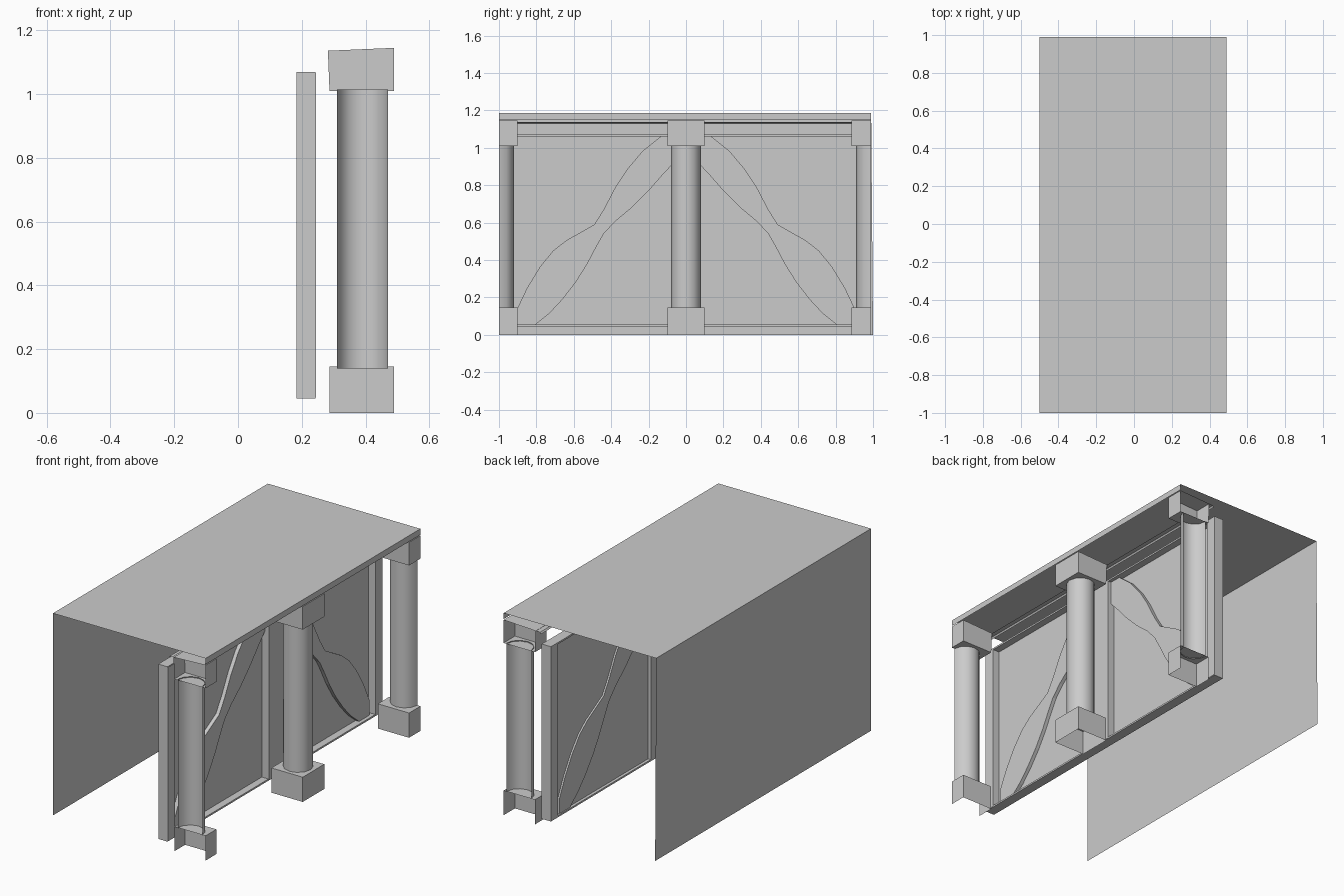
import bpy, bmesh, math

if "Cube" in bpy.data.objects:
    bpy.data.objects.remove(bpy.data.objects["Cube"])

Y0, Y1 = -1.0, 0.99      # cut ends of the modular section
X0, X1 = -0.5, 0.49


def finish(name, bm, smooth=None):
    bmesh.ops.recalc_face_normals(bm, faces=bm.faces)
    me = bpy.data.meshes.new(name)
    bm.to_mesh(me)
    bm.free()
    ob = bpy.data.objects.new(name, me)
    bpy.context.collection.objects.link(ob)
    if smooth:
        bpy.ops.object.select_all(action='DESELECT')
        ob.select_set(True)
        bpy.context.view_layer.objects.active = ob
        bpy.ops.object.shade_smooth_by_angle(angle=math.radians(smooth))
    return ob


def loft(name, rings, closed=True, cap_start=False, cap_end=False, smooth=None):
    """Skin a list of point rings; open rings give sheets."""
    bm = bmesh.new()
    vs = [[bm.verts.new(p) for p in r] for r in rings]
    n = len(rings[0])
    for a, b in zip(vs, vs[1:]):
        for i in range(n if closed else n - 1):
            j = (i + 1) % n
            bm.faces.new((a[i], a[j], b[j], b[i]))
    if cap_start:
        bm.faces.new(vs[0])
    if cap_end:
        bm.faces.new(vs[-1])
    return finish(name, bm, smooth)


def box(name, x0, x1, y0, y1, z0, z1):
    ring = [(x0, y0), (x1, y0), (x1, y1), (x0, y1)]
    return loft(name, [[(x, y, z) for x, y in ring] for z in (z0, z1)],
                True, True, True)


def sheet(name, profile):
    return loft(name, [[(x, y, z) for x, z in profile] for y in (Y0, Y1)], False)


# Roof with front lip, and rear wall
sheet("roof_sheet", [(X0, 1.185), (X1, 1.185), (X1, 1.15)])
loft("rear_wall", [[(X0, Y0, 0), (X0, 1.0, 0)],
                   [(X0, Y0, 1.185), (X0, Y1, 1.185)]], False)
# Bent trim under the roof
sheet("upper_trim", [(0.248, 1.126), (0.255, 1.135), (0.278, 1.138)])

# Panel sheet and its frame
sheet("panel", [(0.2, 0.045), (0.2, 1.07)])
box("panel_bottom_rail", 0.183, 0.243, Y0, Y1, 0.045, 0.055)
box("panel_top_rail", 0.183, 0.243, Y0, Y1, 1.06, 1.07)
for label, a, b in (("front", Y0, -0.935), ("middle", -0.065, 0.065), ("rear", 0.925, Y1)):
    box(label + "_panel_post", 0.183, 0.245, a, b, 0.048, 1.066)

# Curved diagonal braces, mirrored about the middle post
UPPER = [(0.13, 1.065), (0.23, 0.985), (0.315, 0.885), (0.38, 0.785), (0.44, 0.67),
         (0.49, 0.59), (0.56, 0.55), (0.64, 0.505), (0.71, 0.45), (0.78, 0.365),
         (0.85, 0.25), (0.90, 0.145)]
LOWER = [(0.90, 0.05), (0.81, 0.05), (0.73, 0.115), (0.66, 0.19), (0.59, 0.28),
         (0.53, 0.375), (0.48, 0.47), (0.44, 0.54), (0.38, 0.605), (0.29, 0.68),
         (0.20, 0.77), (0.13, 0.85), (0.065, 0.92), (0.065, 1.065)]
for label, s in (("rear", 1), ("front", -1)):
    loft(label + "_brace", [[(x, s * y, z) for y, z in UPPER + LOWER]
                            for x in (0.19, 0.222)], True, True, True)

# Columns with base and capital blocks; the end ones are cut in half and open
CX, R = 0.39, 0.08
for label, cy, arc0, arc, y0, y1 in (
        ("front", Y0, 0, 180, Y0, -0.9),
        ("middle", 0.0, 0, 360, -0.1, 0.1),
        ("rear", Y1, 180, 180, 0.885, Y1)):
    full = arc == 360
    n = 12 if full else 7
    angles = [math.radians(arc0 + 30 * i) for i in range(n)]
    loft(label + "_column",
         [[(CX + R * math.cos(a), cy + R * math.sin(a), z) for a in angles]
          for z in (0.14, 1.015)], full, smooth=35)
    # outline starts and finishes on the cut side
    if label == "rear":
        y0, y1 = y1, y0
    block = [(X1, y0), (X1, y1), (0.287, y1), (0.287, y0)]
    loft(label + "_base", [[(x, y, z) for x, y in block] for z in (0, 0.145)],
         full, False, True)
    top = [(X1, y0, 1.145), (X1, y1, 1.145), (0.282, y1, 1.136), (0.282, y0, 1.136)]
    loft(label + "_capital", [[(x, y, 1.01) for x, y in block], top],
         full, True, True)
